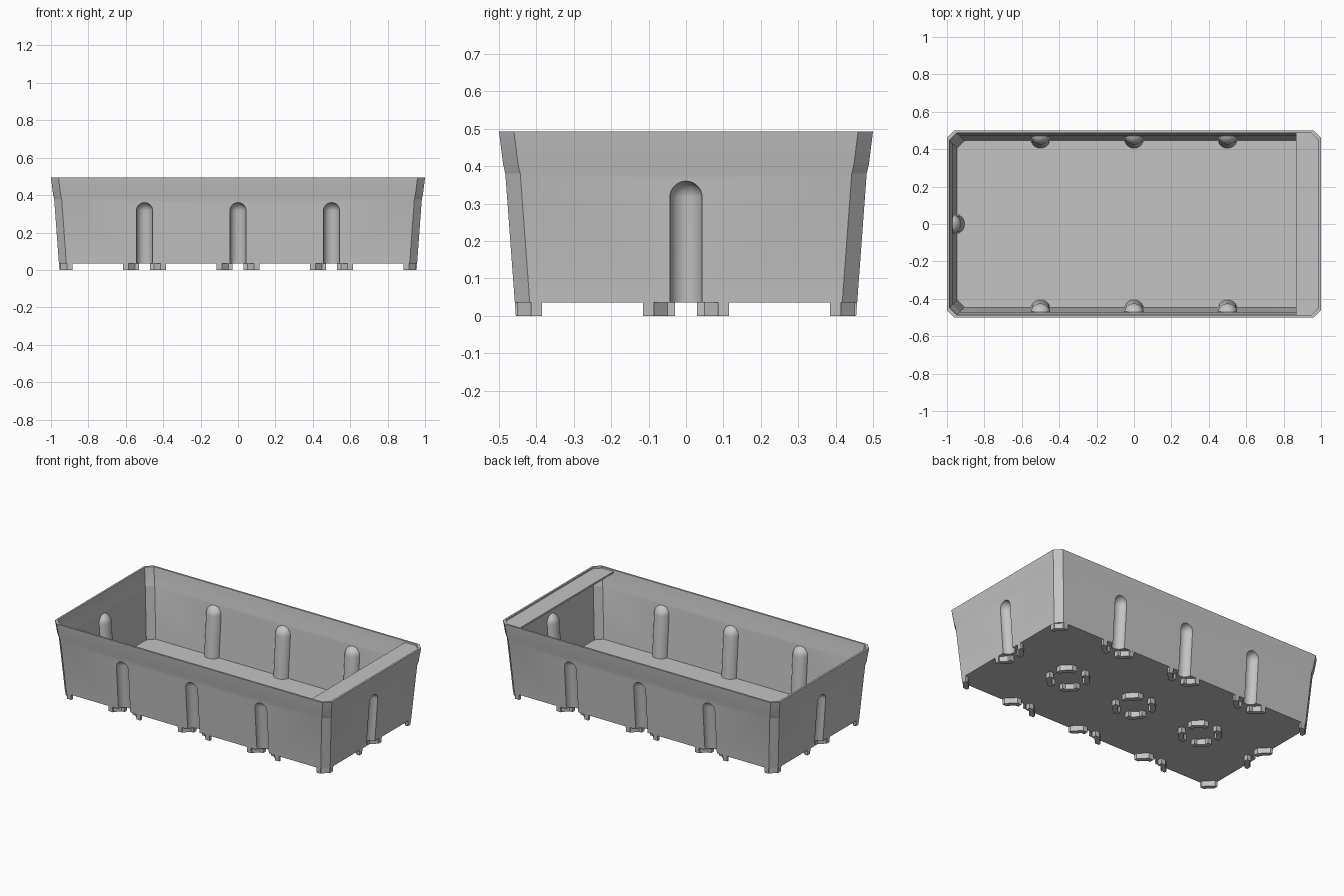
import bpy, bmesh, math

old = bpy.data.objects.get("Cube")
if old:
    bpy.data.objects.remove(old, do_unlink=True)

grey = bpy.data.materials.new("mid_grey")
grey.use_nodes = True
grey.diffuse_color = (0.55, 0.55, 0.55, 1)
grey.node_tree.nodes["Principled BSDF"].inputs["Base Color"].default_value = (0.55, 0.55, 0.55, 1)


def loft(bm, rings):
    """Closed solid through a stack of equal-length point rings."""
    rows = [[bm.verts.new(p) for p in ring] for ring in rings]
    n = len(rows[0])
    for a, b in zip(rows, rows[1:]):
        for i in range(n):
            j = (i + 1) % n
            bm.faces.new((a[i], a[j], b[j], b[i]))
    bm.faces.new(rows[0][::-1])
    bm.faces.new(rows[-1])


def make(name, solids):
    bm = bmesh.new()
    for rings in solids:
        loft(bm, rings)
    bmesh.ops.recalc_face_normals(bm, faces=bm.faces)
    mesh = bpy.data.meshes.new(name)
    bm.to_mesh(mesh)
    bm.free()
    mesh.materials.append(grey)
    obj = bpy.data.objects.new(name, mesh)
    bpy.context.collection.objects.link(obj)
    return obj


def select(obj):
    bpy.ops.object.select_all(action='DESELECT')
    obj.select_set(True)
    bpy.context.view_layer.objects.active = obj


def boolean(obj, tool, operation):
    mod = obj.modifiers.new("cut", 'BOOLEAN')
    mod.operation, mod.object, mod.solver = operation, tool, 'EXACT'
    select(obj)
    bpy.ops.object.modifier_apply(modifier=mod.name)
    bpy.data.objects.remove(tool, do_unlink=True)


def tray_ring(half_y, z, cut=0.04):
    """Rectangle with clipped corners, half a unit longer in x."""
    hx, hy = half_y + 0.5, half_y
    quarter = [(hx, hy - cut), (hx - cut, hy)]
    pts = quarter + [(-x, y) for x, y in quarter[::-1]]
    pts += [(-x, -y) for x, y in pts]
    return [(x, y, z) for x, y in pts]


def wall(levels):
    return [tray_ring(h, z) for h, z in levels]


SLOPE = 0.074
SITES = [(x, 0, 0, s) for x in (-0.5, 0, 0.5) for s in (-1, 1)] + [(0, 0, s, 0) for s in (-1, 1)]


def rib(site, radius):
    """Domed post leaning outward along the wall."""
    bx, by, dx, dy = site
    stack = [(-0.05, radius)]
    for k in range(13):
        a = math.radians(min(k * 7.5, 86))
        stack.append((0.317 + radius * math.sin(a), radius * math.cos(a)))
    rings = []
    for z, r in stack:
        cx = bx + dx * (0.955 + SLOPE * z)
        cy = by + dy * (0.455 + SLOPE * z)
        rings.append([(cx + r * math.cos(t * math.tau / 48), cy + r * math.sin(t * math.tau / 48), z)
                      for t in range(48)])
    return rings


# Tray shell: outer body, hollowed, with domed grooves pressed into the walls
tray = make("tray", [wall([(0.4576, 0.035), (0.483, 0.38), (0.489, 0.405), (0.5, 0.493)])])
hollow = make("hollow", [wall([(0.446, 0.047), (0.471, 0.38), (0.477, 0.405), (0.491, 0.52)])])
boolean(hollow, make("inner_ribs", [rib(s, 0.053) for s in SITES]), 'DIFFERENCE')
boolean(tray, hollow, 'DIFFERENCE')
boolean(tray, make("grooves", [rib(s, 0.043) for s in SITES]), 'DIFFERENCE')

# Feet: broken octagonal rings on a half-unit grid, clipped to the tray outline
FOOT = [(0.03, 0.085), (0.05, 0.085), (0.085, 0.05), (0.085, 0.03),
        (0.115, 0.03), (0.115, 0.062), (0.062, 0.115), (0.03, 0.115)]
solids = []
for gx in range(-2, 3):
    for gy in (-1, 0, 1):
        for sx in (-1, 1):
            for sy in (-1, 1):
                solids.append([[(gx / 2 + sx * x, gy / 2 + sy * y, z) for x, y in FOOT]
                               for z in (0, 0.035)])
feet = make("feet", solids)
boolean(feet, make("outline", [wall([(0.4535, -0.02), (0.4594, 0.06)])]), 'INTERSECT')

# Label shelf across the left end, just below the rim
SHELF = [(0.865, -0.488), (0.95, -0.488), (0.988, -0.45),
         (0.988, 0.45), (0.95, 0.488), (0.865, 0.488)]
shelf = make("end_shelf", [[[(x, y, z) for x, y in SHELF] for z in (0.472, 0.484)]])

for obj in (tray, feet, shelf):
    select(obj)
    bpy.ops.object.shade_smooth_by_angle(angle=math.radians(10))
